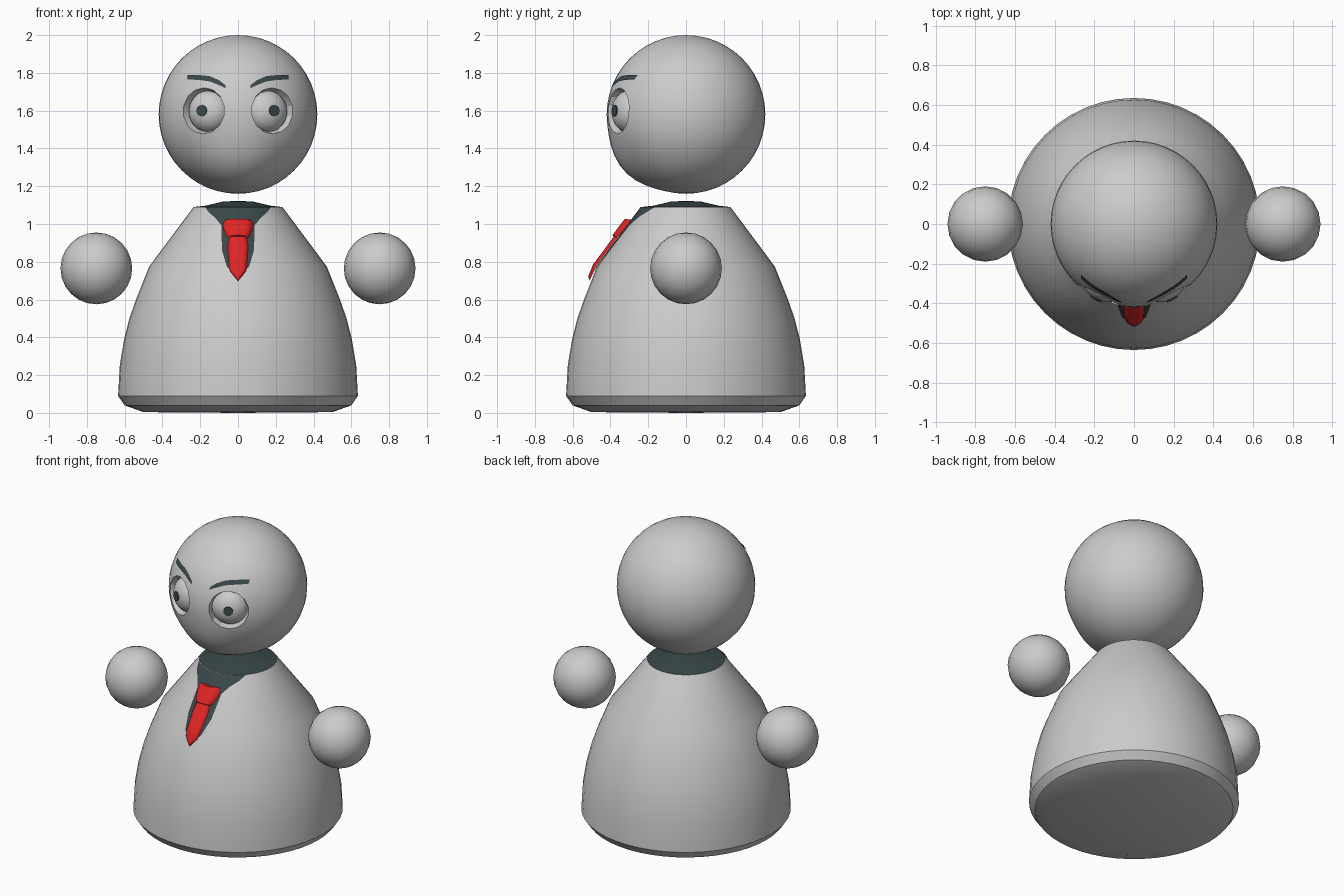
import bpy, bmesh, math
from mathutils import Vector

if "Cube" in bpy.data.objects:
    bpy.data.objects.remove(bpy.data.objects["Cube"])


def material(name, rgb):
    m = bpy.data.materials.new(name)
    m.diffuse_color = (*rgb, 1)
    m.use_nodes = True
    m.node_tree.nodes["Principled BSDF"].inputs["Base Color"].default_value = m.diffuse_color
    return m


GREY = material("light grey", (0.6, 0.6, 0.6))
DARK = material("dark slate", (0.042, 0.064, 0.068))
RED = material("red", (0.75, 0.018, 0.018))

HEAD_R = 0.42
HEAD_C = Vector((0, 0, 1.58))
BODY = [(0, 0), (0.5, 0.004), (0.6, 0.04), (0.635, 0.09), (0.626, 0.25), (0.603, 0.39),
        (0.575, 0.5), (0.54, 0.6), (0.47, 0.775), (0.235, 1.09)]


def finish(obj, mat, angle=35):
    obj.data.materials.clear()
    obj.data.materials.append(mat)
    bpy.ops.object.select_all(action='DESELECT')
    obj.select_set(True)
    bpy.context.view_layer.objects.active = obj
    bpy.ops.object.shade_smooth_by_angle(angle=math.radians(angle))
    return obj


def from_bmesh(name, bm, mat, angle=35):
    me = bpy.data.meshes.new(name)
    bm.to_mesh(me)
    bm.free()
    obj = bpy.data.objects.new(name, me)
    bpy.context.collection.objects.link(obj)
    return finish(obj, mat, angle)


def lathe(name, profile, mat, seg=48):
    bm = bmesh.new()
    vs = [bm.verts.new((r, 0, z)) for r, z in profile]
    es = [bm.edges.new(p) for p in zip(vs, vs[1:])]
    bmesh.ops.spin(bm, geom=vs + es, axis=(0, 0, 1), cent=(0, 0, 0),
                   angle=2 * math.pi, steps=seg)
    bmesh.ops.remove_doubles(bm, verts=bm.verts, dist=1e-4)
    bmesh.ops.recalc_face_normals(bm, faces=bm.faces)
    return from_bmesh(name, bm, mat)


def ball(name, loc, r, mat, seg=32, rings=16):
    bpy.ops.mesh.primitive_uv_sphere_add(segments=seg, ring_count=rings, radius=r, location=loc)
    bpy.context.object.name = name
    return finish(bpy.context.object, mat)


def grid(name, rows, mat):
    """Skin a list of equal-length point rows, facing the front."""
    bm = bmesh.new()
    vs = [[bm.verts.new(p) for p in row] for row in rows]
    for a, b in zip(vs, vs[1:]):
        for i in range(len(a) - 1):
            bm.faces.new((a[i], a[i + 1], b[i + 1], b[i]))
    bmesh.ops.remove_doubles(bm, verts=bm.verts, dist=1e-4)
    bm.normal_update()
    if sum(f.normal.y for f in bm.faces) > 0:
        bmesh.ops.reverse_faces(bm, faces=bm.faces)
    return from_bmesh(name, bm, mat, 60)


def body_radius(z):
    for (r0, z0), (r1, z1) in zip(BODY, BODY[1:]):
        if z0 <= z <= z1:
            return r0 + (r1 - r0) * (z - z0) / (z1 - z0)
    return BODY[-1][0]


def body_patch(name, outline, mat, lift, bulge=0.0, cols=10):
    """Panel on the front of the body; outline lists (height, half width)."""
    dense = []
    for (z0, w0), (z1, w1) in zip(outline, outline[1:]):
        dense += [(z0 + (z1 - z0) * k / 3, w0 + (w1 - w0) * k / 3) for k in range(3)]
    dense.append(outline[-1])
    rows = []
    for n, (z, w) in enumerate(dense):
        end = 0 if n in (0, len(dense) - 1) else 1
        row = []
        for i in range(cols + 1):
            t = 2 * i / cols - 1
            r = body_radius(z)
            out = lift + bulge * end * math.sqrt(max(0, 1 - t ** 4))
            row.append((w * t, -math.sqrt(r * r - (w * t) ** 2) - out, z + out * 0.5))
        rows.append(row)
    return grid(name, rows, mat)


# body and dark collar opening
lathe("body", BODY, GREY)
lathe("collar_top", [(0.235, 1.09), (0.17, 1.097), (0.08, 1.119), (0, 1.122)], DARK)

# shirt panel and tie
body_patch("shirt_panel", [(1.088, 0.175), (1.06, 0.155), (1.03, 0.12), (0.99, 0.088), (0.86, 0.085),
                           (0.775, 0.06), (0.71, 0.006)], DARK, 0.004)
body_patch("tie_tail", [(0.955, 0.03), (0.93, 0.046), (0.88, 0.054), (0.775, 0.047), (0.745, 0.042),
                        (0.695, 0.001)], RED, 0.008, 0.014)
body_patch("tie_knot", [(1.018, 0.066), (1.0, 0.08), (0.97, 0.077), (0.935, 0.062),
                        (0.92, 0.05)], RED, 0.009, 0.022)

# head with a slight muzzle bulge
head = ball("head", HEAD_C, HEAD_R, GREY, 48, 24)
muzzle = Vector((0, -0.74, -0.67)).normalized()
for v in head.data.vertices:
    a = v.co.normalized().angle(muzzle)
    if a < 0.65:
        v.co *= 1 + 0.055 * (0.5 + 0.5 * math.cos(math.pi * a / 0.65))

for s, side in ((-1, "left"), (1, "right")):
    # eye socket cut into the head
    d = Vector((s * 0.19, -0.374, 0.02)).normalized()
    rot = d.to_track_quat('Z', 'Y')
    bpy.ops.mesh.primitive_cone_add(vertices=14, radius1=0.108, radius2=0.14, depth=0.09,
                                    location=HEAD_C + d * 0.405, rotation=rot.to_euler())
    cutter = bpy.context.object
    cutter.name = "socket_cutter"
    cutter.hide_render = True
    mod = head.modifiers.new("socket", 'BOOLEAN')
    mod.operation = 'DIFFERENCE'
    mod.solver = 'EXACT'
    mod.object = cutter
    bpy.context.view_layer.objects.active = head
    bpy.ops.object.modifier_apply(modifier=mod.name)
    bpy.data.objects.remove(cutter)

    # eyeball and pupil
    eye = ball(side + "_eye", HEAD_C + d * 0.34, 1, GREY, 24, 14)
    eye.scale = (0.112, 0.112, 0.085)
    eye.rotation_euler = rot.to_euler()
    bpy.ops.mesh.primitive_cylinder_add(vertices=12, radius=0.03, depth=0.008,
                                        location=HEAD_C + d * 0.424, rotation=rot.to_euler())
    bpy.context.object.name = side + "_pupil"
    finish(bpy.context.object, DARK)

    # eyebrow: x, z, half thickness
    path = [(0.066, 1.727, 0.008), (0.1, 1.748, 0.013), (0.15, 1.769, 0.014),
            (0.2, 1.775, 0.013), (0.235, 1.777, 0.013), (0.268, 1.777, 0.012)]
    rows = []
    for k in (1, 0, -1):
        row = []
        for x, z, h in path:
            px, pz = s * x, z + k * h - HEAD_C.z
            row.append((px, -math.sqrt(0.425 ** 2 - px * px - pz * pz), pz + HEAD_C.z))
        rows.append(row)
    grid(side + "_eyebrow", rows, DARK)

    # floating hand
    ball(side + "_hand", (s * 0.75, 0, 0.765), 0.19, GREY, 20, 12)

finish(head, GREY, 30)
